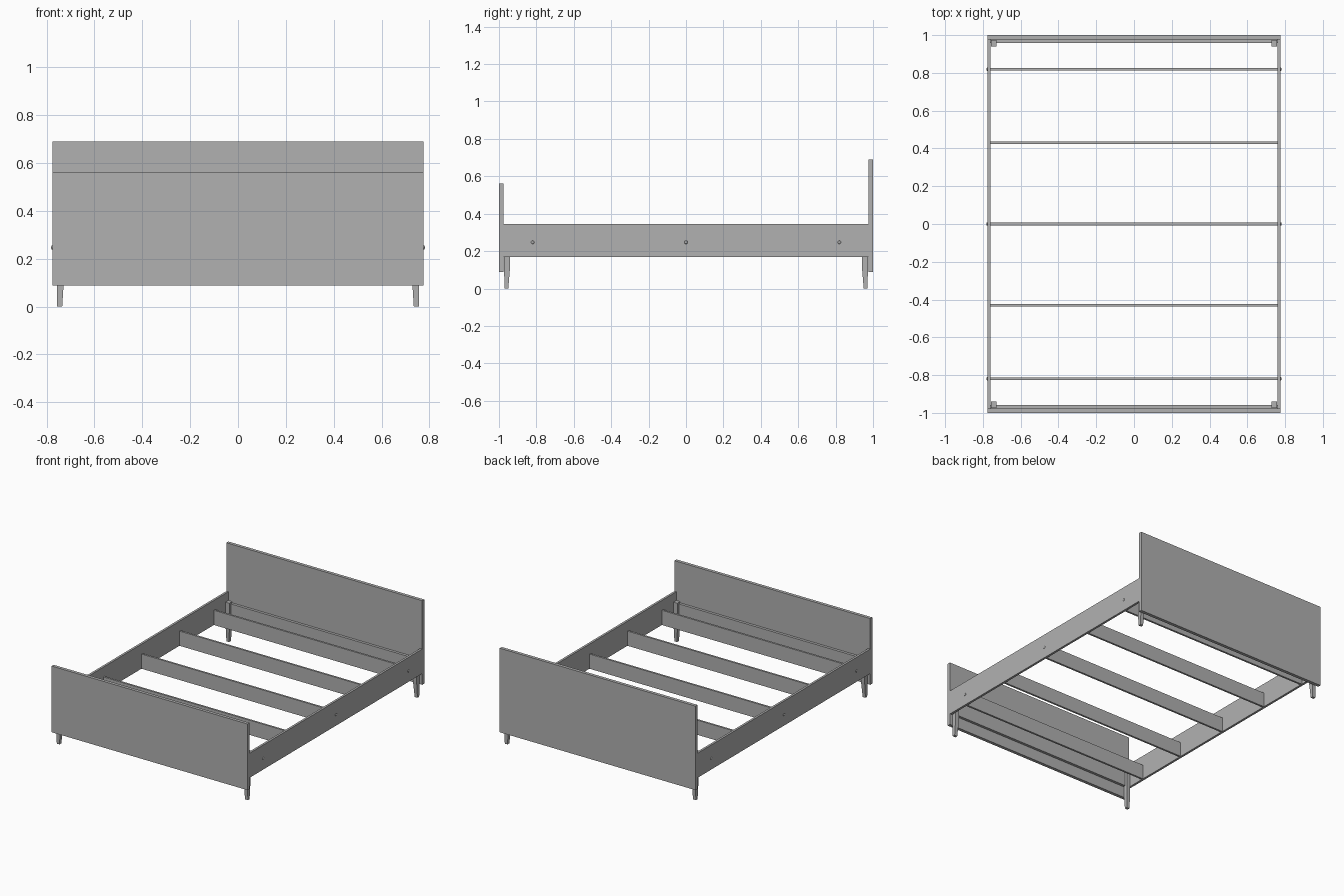
import bpy
import bmesh
import math

if "Cube" in bpy.data.objects:
    bpy.data.objects.remove(bpy.data.objects["Cube"])

# Dark grey finish for every part
grey = bpy.data.materials.new("dark_grey")
grey.diffuse_color = (0.44, 0.44, 0.44, 1)
grey.use_nodes = True
grey.node_tree.nodes["Principled BSDF"].inputs["Base Color"].default_value = grey.diffuse_color


def make_object(name, bm):
    bmesh.ops.recalc_face_normals(bm, faces=bm.faces)
    mesh = bpy.data.meshes.new(name)
    bm.to_mesh(mesh)
    bm.free()
    mesh.materials.append(grey)
    obj = bpy.data.objects.new(name, mesh)
    bpy.context.collection.objects.link(obj)
    return obj


def box(name, x, y, z):
    """Box from (min, max) pairs."""
    bm = bmesh.new()
    bmesh.ops.create_cube(bm, size=1)
    for v in bm.verts:
        v.co = [(r[0] + r[1]) / 2 + c * (r[1] - r[0]) for c, r in zip(v.co, (x, y, z))]
    return make_object(name, bm)


def leg(name, sx, sy):
    """Square post whose lower part narrows towards the floor."""
    sections = [  # x outer, x inner, y inner, y outer, z
        (0.757, 0.735, 0.950, 0.970, 0.0),
        (0.757, 0.728, 0.941, 0.973, 0.11),
        (0.757, 0.728, 0.941, 0.973, 0.283),
    ]
    bm = bmesh.new()
    rings = []
    for xo, xi, yi, yo, z in sections:
        corners = ((xo, yi), (xo, yo), (xi, yo), (xi, yi))
        rings.append([bm.verts.new((sx * x, sy * y, z)) for x, y in corners])
    for a, b in zip(rings, rings[1:]):
        for i in range(4):
            j = (i + 1) % 4
            bm.faces.new((a[i], a[j], b[j], b[i]))
    bm.faces.new(rings[0])
    bm.faces.new(rings[-1])
    return make_object(name, bm)


# End panels
W = 0.776
box("headboard", (-W, W), (0.977, 1.0), (0.088, 0.69))
box("footboard", (-W, W), (-1.0, -0.977), (0.088, 0.562))

# Cross rails fixed to the inside of the end panels
box("head_cross_rail", (-0.76, 0.76), (0.958, 0.977), (0.168, 0.272))
box("foot_cross_rail", (-0.76, 0.76), (-0.977, -0.958), (0.168, 0.272))

# Slats standing on edge
for i, y in enumerate((-0.82, -0.43, 0.0, 0.43, 0.82)):
    box(f"slat_{i + 1}", (-0.76, 0.76), (y - 0.007, y + 0.007), (0.168, 0.273))

for side, sx in (("left", -1), ("right", 1)):
    # Side rails
    box(f"{side}_side_rail", sorted((sx * 0.76, sx * W)), (-0.977, 0.977), (0.168, 0.344))

    # Legs
    for end, sy in (("foot", -1), ("head", 1)):
        leg(f"{side}_{end}_leg", sx, sy)

    # Domed bolt heads
    for i, y in enumerate((-0.82, 0.0, 0.82)):
        bpy.ops.mesh.primitive_uv_sphere_add(
            segments=16, ring_count=8, radius=0.009,
            location=(sx * W, y, 0.247), rotation=(0, math.pi / 2, 0))
        bolt = bpy.context.object
        bolt.name = f"{side}_bolt_{i + 1}"
        bolt.scale = (1, 1, 0.6)
        bolt.data.materials.append(grey)
        bpy.ops.object.shade_smooth_by_angle()
